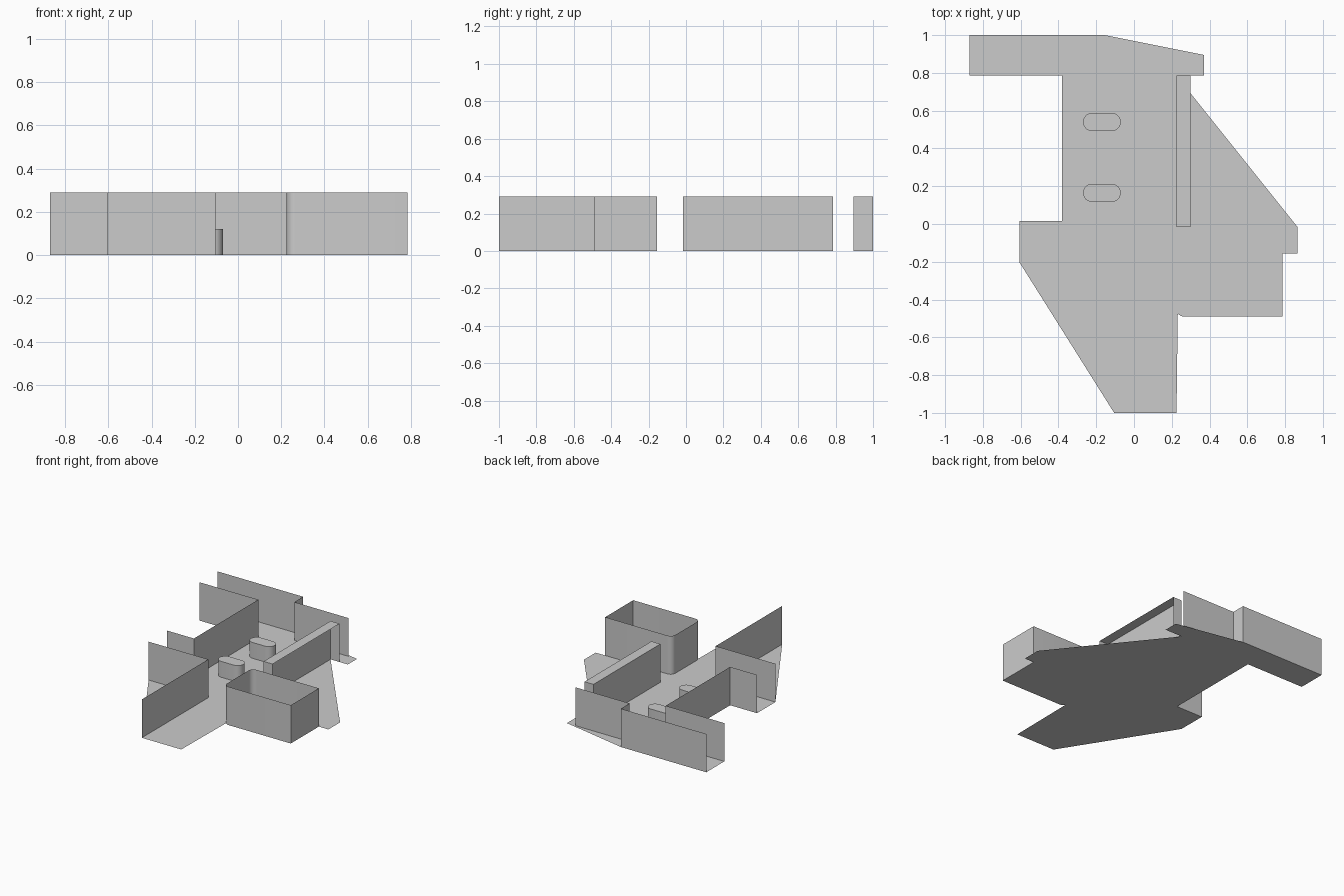
import bpy, bmesh, math

if "Cube" in bpy.data.objects:
    bpy.data.objects.remove(bpy.data.objects["Cube"])

HEIGHT = 0.29

grey = bpy.data.materials.new("plain grey")
grey.use_nodes = True
colour = (0.6, 0.6, 0.6, 1)
grey.diffuse_color = colour
grey.node_tree.nodes["Principled BSDF"].inputs["Base Color"].default_value = colour


def finish(name, bm, smooth=False):
    mesh = bpy.data.meshes.new(name)
    bm.to_mesh(mesh)
    bm.free()
    mesh.materials.append(grey)
    obj = bpy.data.objects.new(name, mesh)
    bpy.context.collection.objects.link(obj)
    if smooth:
        bpy.ops.object.select_all(action='DESELECT')
        obj.select_set(True)
        bpy.context.view_layer.objects.active = obj
        bpy.ops.object.shade_smooth_by_angle(angle=math.radians(35))
    return obj


def arc(cx, cy, r, start, end, steps=8):
    """Points along an arc, angles in degrees."""
    angles = [math.radians(start + (end - start) * i / steps) for i in range(steps + 1)]
    return [(cx + r * math.cos(a), cy + r * math.sin(a)) for a in angles]


def wall(name, path, height=HEIGHT, closed=False, cap=False, smooth=False):
    """Thin sheet raised from a plan path, with an optional flat top."""
    bm = bmesh.new()
    low = [bm.verts.new((x, y, 0)) for x, y in path]
    high = [bm.verts.new((x, y, height)) for x, y in path]
    n = len(path)
    for i in range(n if closed else n - 1):
        j = (i + 1) % n
        bm.faces.new((low[i], low[j], high[j], high[i]))
    if cap:
        bm.faces.new(high)
    return finish(name, bm, smooth)


# Floor sheet following the whole plan
R = 0.04
corner = arc(0.225 + R, -0.49 + R, R, 270, 180)
outline = [(-0.87, 0.785), (-0.38, 0.785), (-0.38, 0.015), (-0.605, 0.015),
           (-0.605, -0.205), (-0.105, -0.205), (-0.105, -1), (0.225, -1)]
outline += corner[::-1]
outline += [(0.785, -0.49), (0.785, -0.155), (0.865, -0.155), (0.865, -0.015),
            (0.225, -0.015), (0.225, 0.785), (0.37, 0.785), (0.37, 0.895),
            (-0.155, 0.895), (-0.155, 1), (-0.87, 1)]
bm = bmesh.new()
bm.faces.new([bm.verts.new((x, y, 0)) for x, y in outline])
bmesh.ops.triangulate(bm, faces=bm.faces[:])
bmesh.ops.dissolve_limit(bm, angle_limit=0.01, verts=bm.verts[:], edges=bm.edges[:])
finish("floor", bm)

# Outer walls
wall("front_passage_wall", [(-0.105, -1), (-0.105, -0.205), (-0.605, -0.205)])
wall("side_hall_wall", [(-0.605, 0.015), (-0.38, 0.015), (-0.38, 0.785), (-0.87, 0.785)])
wall("back_wall", [(-0.87, 1), (-0.155, 1), (-0.155, 0.895), (0.3, 0.895)])

# Enclosed room with two rounded corners
room = [(0.785, -0.49), (0.785, -0.155)]
room += arc(0.225 + R, -0.155 - R, R, 90, 180)
room += corner[::-1]
wall("room_walls", room, closed=True, smooth=True)

# Long niche: inner wall, end panels and top, open on its outer side
wall("niche", [(0.3, -0.015), (0.225, -0.015), (0.225, 0.785), (0.3, 0.785)], cap=True)

# Two rounded islands
for label, cy in (("front", 0.165), ("back", 0.54)):
    r = 0.048
    stadium = arc(-0.07 - r, cy, r, -90, 90, 12) + arc(-0.27 + r, cy, r, 90, 270, 12)
    wall(label + "_island", stadium, height=0.12, closed=True, cap=True, smooth=True)
